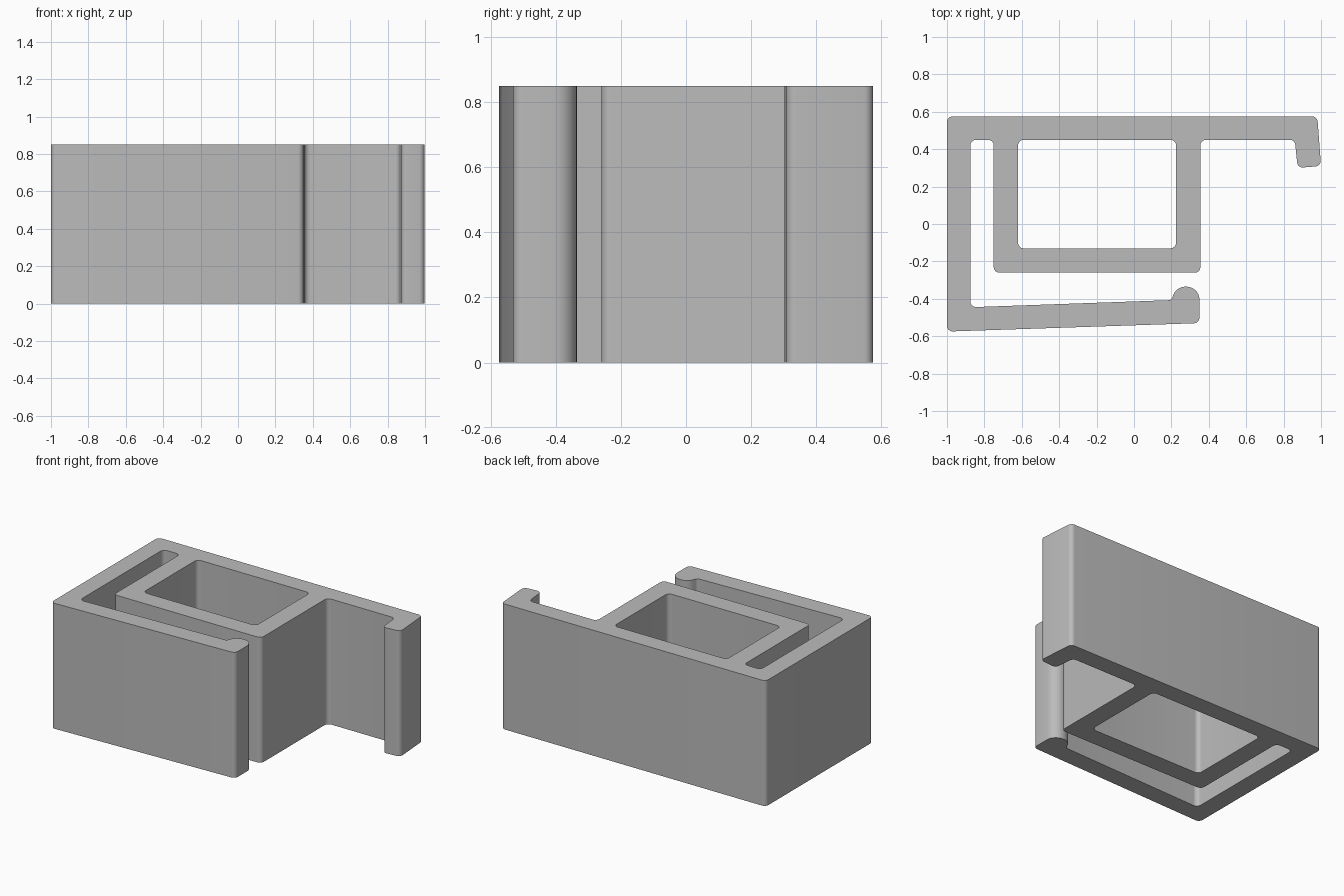
import bpy, bmesh, math
from mathutils import Vector

cube = bpy.data.objects.get("Cube")
if cube:
    bpy.data.objects.remove(cube, do_unlink=True)

HEIGHT = 0.85
R = 0.03  # usual corner radius

# Outer profile corners: x, y and optional radius
OUTLINE = [
    (-1, 0.575), (-1, -0.575), (0.35, -0.53),           # closed end and clip arm
    (0.35, -0.335, 0.069), (0.225, -0.335, 0.07), (0.2, -0.407, 0.02),  # arm bead
    (-0.875, -0.445), (-0.875, 0.45), (-0.75, 0.45),    # slot
    (-0.75, -0.26), (0.355, -0.26), (0.355, 0.45),      # box
    (0.86, 0.45), (0.875, 0.3), (1, 0.31), (0.98, 0.575),  # hooked flange
]
HOLE = [(-0.62, 0.45), (-0.62, -0.13), (0.225, -0.13), (0.225, 0.45)]


def rounded(corners, steps=8):
    """Replace every corner by a tangent arc."""
    points = []
    for i, (x, y, *radius) in enumerate(corners):
        r = radius[0] if radius else R
        p = Vector((x, y))
        a = (Vector(corners[i - 1][:2]) - p).normalized()
        b = (Vector(corners[(i + 1) % len(corners)][:2]) - p).normalized()
        half = a.angle(b) / 2
        centre = p + (a + b).normalized() * r / math.sin(half)
        start = p + a * r / math.tan(half) - centre
        end = p + b * r / math.tan(half) - centre
        sweep = math.pi - 2 * half
        for k in range(steps + 1):
            t = k / steps
            arc = (start * math.sin((1 - t) * sweep) + end * math.sin(t * sweep)) / math.sin(sweep)
            points.append(centre + arc)
    return points


# Fill the profile with its hole and extrude it upwards
bm = bmesh.new()
edges = []
for corners in (OUTLINE, HOLE):
    loop = [bm.verts.new((p.x, p.y, 0)) for p in rounded(corners)]
    edges += [bm.edges.new((loop[i - 1], loop[i])) for i in range(len(loop))]
bmesh.ops.triangle_fill(bm, edges=edges, use_beauty=True)
result = bmesh.ops.extrude_face_region(bm, geom=bm.faces[:], use_keep_orig=True)
top = [g for g in result["geom"] if isinstance(g, bmesh.types.BMVert)]
bmesh.ops.translate(bm, verts=top, vec=(0, 0, HEIGHT))
bmesh.ops.recalc_face_normals(bm, faces=bm.faces[:])

mesh = bpy.data.meshes.new("clip_bracket")
bm.to_mesh(mesh)
bm.free()
bracket = bpy.data.objects.new("clip_bracket", mesh)
bpy.context.collection.objects.link(bracket)

# Single grey material
grey = bpy.data.materials.new("plain grey")
grey.use_nodes = True
colour = (0.5, 0.5, 0.5, 1)
grey.diffuse_color = colour
grey.node_tree.nodes["Principled BSDF"].inputs["Base Color"].default_value = colour
mesh.materials.append(grey)

bpy.ops.object.select_all(action="DESELECT")
bracket.select_set(True)
bpy.context.view_layer.objects.active = bracket
bpy.ops.object.shade_smooth_by_angle(angle=math.radians(35))
